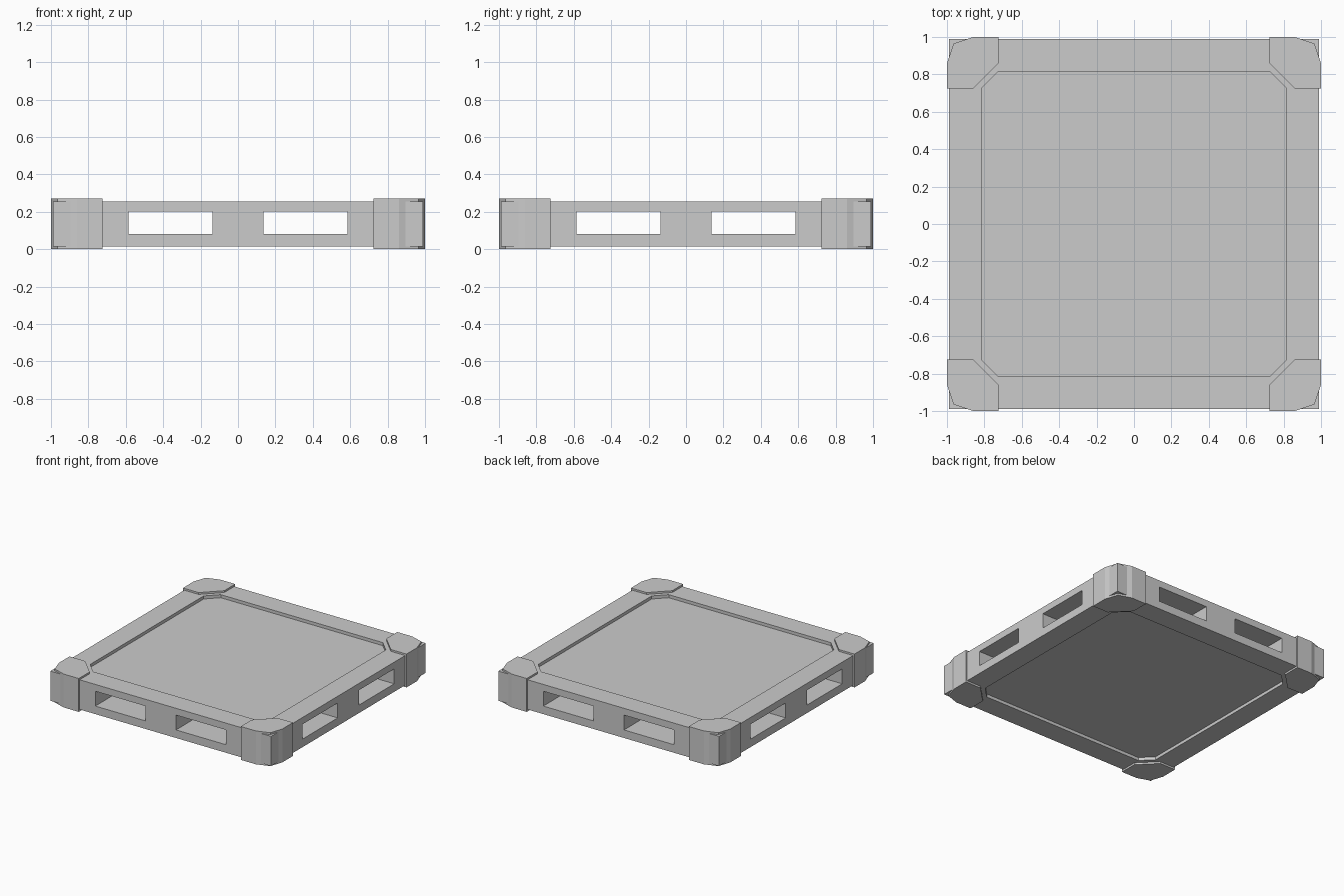
import bpy, bmesh

if "Cube" in bpy.data.objects:
    bpy.data.objects.remove(bpy.data.objects["Cube"])

grey = bpy.data.materials.new("plain_grey")
grey.use_nodes = True
colour = (0.6, 0.6, 0.6, 1)
grey.diffuse_color = colour
grey.node_tree.nodes["Principled BSDF"].inputs["Base Color"].default_value = colour


def prism(name, outline, z0, z1):
    """Extrude a flat outline between two heights."""
    bm = bmesh.new()
    base = bm.faces.new([bm.verts.new((x, y, z0)) for x, y in outline])
    top = bmesh.ops.extrude_face_region(bm, geom=[base])["geom"]
    bmesh.ops.translate(bm, vec=(0, 0, z1 - z0),
                        verts=[v for v in top if isinstance(v, bmesh.types.BMVert)])
    bmesh.ops.recalc_face_normals(bm, faces=bm.faces)
    mesh = bpy.data.meshes.new(name)
    bm.to_mesh(mesh)
    bm.free()
    mesh.materials.append(grey)
    obj = bpy.data.objects.new(name, mesh)
    bpy.context.collection.objects.link(obj)
    return obj


def rect(x0, x1, y0, y1):
    return [(x0, y0), (x1, y0), (x1, y1), (x0, y1)]


def cut(target, cutter):
    mod = target.modifiers.new("cut", "BOOLEAN")
    mod.operation = "DIFFERENCE"
    mod.solver = "EXACT"
    mod.object = cutter
    cutter.hide_render = True
    bpy.context.view_layer.objects.active = target
    bpy.ops.object.modifier_apply(modifier=mod.name)
    bpy.data.objects.remove(cutter)


# Slab body
E = 0.988
body = prism("pallet_body", rect(-E, E, -E, E), 0.015, 0.255)

# Crossing fork tunnels, two each way
for lo, hi in ((-0.585, -0.137), (0.137, 0.585)):
    cut(body, prism("tunnel_cutter", rect(lo, hi, -1.2, 1.2), 0.08, 0.2))
    cut(body, prism("tunnel_cutter", rect(-1.2, 1.2, lo, hi), 0.08, 0.2))

# Shallow chamfered recess above and below
a, b = 0.815, 0.725
octagon = [(-b, -a), (b, -a), (a, -b), (a, b), (b, a), (-b, a), (-a, b), (-a, -b)]
for z0, z1 in ((0.23, 0.3), (-0.05, 0.04)):
    cut(body, prism("recess_cutter", octagon, z0, z1))

# Corner caps
cap = [(0.725, 0.86), (0.86, 0.725), (1, 0.725), (1, 0.86),
       (0.965, 0.965), (0.86, 1), (0.725, 1)]
for y_name, sy in (("front", -1), ("back", 1)):
    for x_name, sx in (("right", -1), ("left", 1)):
        prism(f"{y_name}_{x_name}_corner_cap", [(x * sx, y * sy) for x, y in cap], 0, 0.27)
